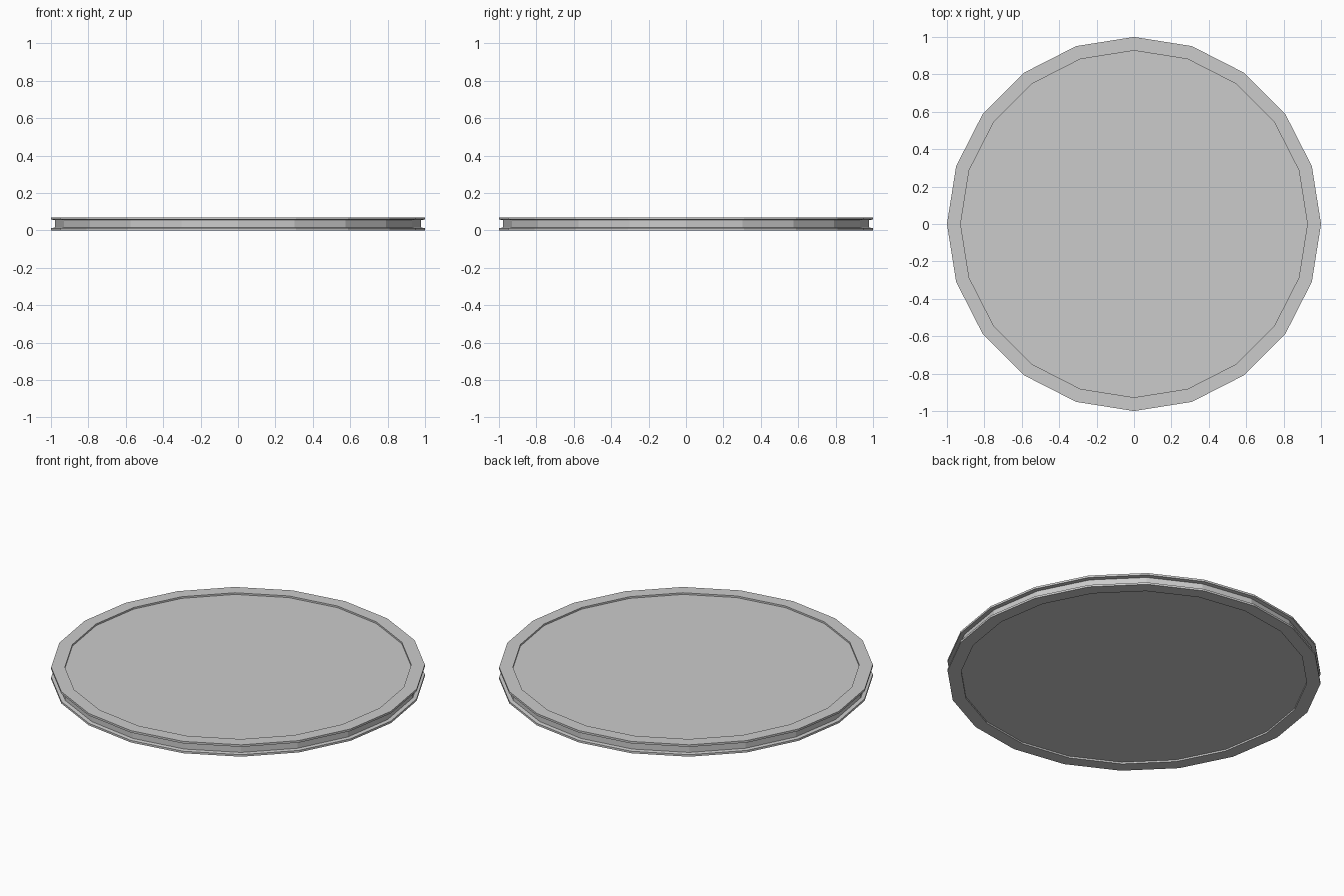
import bpy, bmesh, math

if "Cube" in bpy.data.objects:
    bpy.data.objects.remove(bpy.data.objects["Cube"])

SIDES = 20

# Half profile (radius, height): recessed faces, raised rims, grooved edge
profile = [(0.927, 0.01), (0.927, 0.0), (1.0, 0.0), (1.0, 0.012),
           (0.978, 0.015), (0.978, 0.055), (1.0, 0.058), (1.0, 0.07),
           (0.927, 0.07), (0.927, 0.06)]

bm = bmesh.new()
rings = []
for r, z in profile:
    rings.append([bm.verts.new((r * math.cos(2 * math.pi * i / SIDES),
                                r * math.sin(2 * math.pi * i / SIDES), z))
                  for i in range(SIDES)])

# Rim and groove walls
for a, b in zip(rings, rings[1:]):
    for i in range(SIDES):
        j = (i + 1) % SIDES
        bm.faces.new((a[i], a[j], b[j], b[i]))

# Recessed bottom and top faces
bm.faces.new(rings[0][::-1])
bm.faces.new(rings[-1])
bmesh.ops.recalc_face_normals(bm, faces=bm.faces[:])

mesh = bpy.data.meshes.new("rimmed_disc")
bm.to_mesh(mesh)
bm.free()
disc = bpy.data.objects.new("rimmed_disc", mesh)
bpy.context.collection.objects.link(disc)
